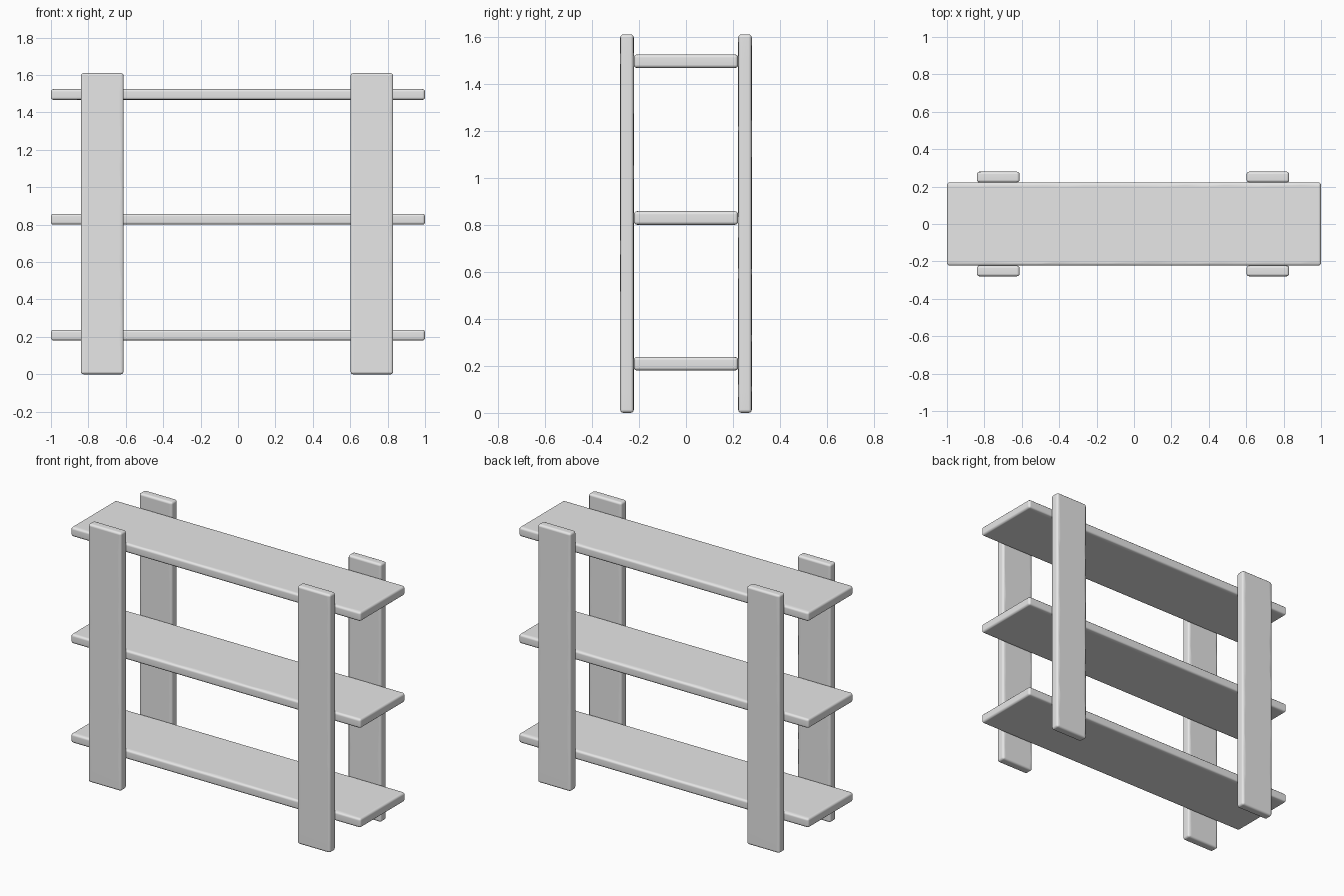
import bpy
import bmesh
import random
from mathutils import Vector

random.seed(4)

cube = bpy.data.objects.get("Cube")
if cube:
    bpy.data.objects.remove(cube, do_unlink=True)

grey = bpy.data.materials.new("plain grey")
grey.use_nodes = True
colour = (0.8, 0.8, 0.8, 1)
grey.diffuse_color = colour
grey.node_tree.nodes["Principled BSDF"].inputs["Base Color"].default_value = colour

EDGE = 0.014


def board(name, low, high, cuts=16):
    """Plank with rounded, slightly worn edges."""
    low, high = Vector(low), Vector(high)
    size = high - low
    thin, wide, long = sorted(range(3), key=lambda i: size[i])
    bm = bmesh.new()
    bmesh.ops.create_cube(bm, size=1)
    bmesh.ops.scale(bm, vec=size, verts=bm.verts)

    # Cross cuts along the length
    along = Vector((0, 0, 0))
    along[long] = 1
    for i in range(1, cuts):
        offset = (i / cuts - 0.5 + random.uniform(-0.01, 0.01)) * size[long]
        bmesh.ops.bisect_plane(bm, geom=bm.verts[:] + bm.edges[:] + bm.faces[:],
                               plane_co=along * offset, plane_no=along)

    # Round the outer edges
    sharp = [e for e in bm.edges if e.calc_face_angle(0) > 1]
    bmesh.ops.bevel(bm, geom=sharp, offset=EDGE, segments=3, profile=0.5,
                    affect='EDGES')

    # Wear: move the borders of the broad faces unevenly inward
    for v in bm.verts:
        if abs(v.co[thin]) > size[thin] / 2 - 1e-4:
            side = 1 if v.co[wide] > 0 else -1
            v.co[wide] -= side * random.uniform(0, 0.012)

    bmesh.ops.translate(bm, vec=(low + high) / 2, verts=bm.verts)
    bmesh.ops.recalc_face_normals(bm, faces=bm.faces)
    mesh = bpy.data.meshes.new(name)
    bm.to_mesh(mesh)
    bm.free()
    mesh.materials.append(grey)
    mesh.shade_smooth()
    obj = bpy.data.objects.new(name, mesh)
    bpy.context.collection.objects.link(obj)
    obj.modifiers.new("flat faces", 'WEIGHTED_NORMAL').weight = 80
    return obj


# Shelves
for name, z in (("lower_shelf", 0.18), ("middle_shelf", 0.80), ("upper_shelf", 1.467)):
    board(name, (-1, -0.222, z), (1, 0.222, z + 0.058))

# Uprights, in front of and behind the shelves
for side, x in (("right", -0.84), ("left", 0.602)):
    for end, y in (("front", -0.28), ("back", 0.222)):
        board(f"{end}_{side}_post", (x, y, 0), (x + 0.228, y + 0.058, 1.61))
